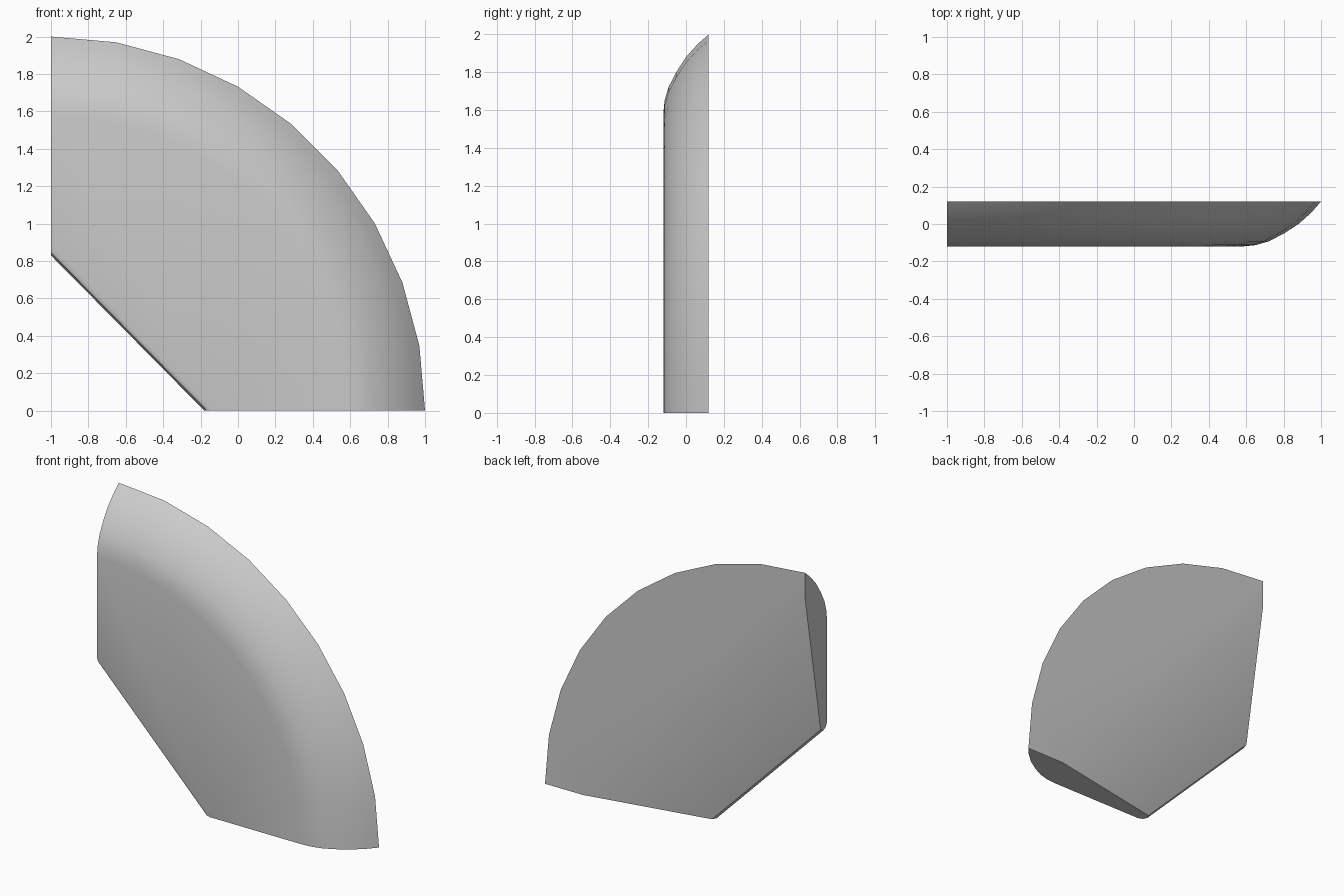
import bpy, bmesh
from math import sin, cos, radians

cube = bpy.data.objects.get("Cube")
if cube:
    bpy.data.objects.remove(cube, do_unlink=True)

mat = bpy.data.materials.new("plain grey")
mat.use_nodes = True
grey = (0.6, 0.6, 0.6, 1)
mat.diffuse_color = grey
mat.node_tree.nodes["Principled BSDF"].inputs["Base Color"].default_value = grey

FRONT, BACK, STEPS = -0.12, 0.12, 9
# rim profile: radius, depth
rim = [(1.58, FRONT), (1.65, -0.113), (1.72, -0.093), (1.80, -0.052),
       (1.88, 0.0), (1.95, 0.063), (2.0, BACK)]
# rounded nose of the cut corner: inset, depth
nose = [(0.045, FRONT), (0.015, -0.108), (0.0, -0.08), (0.015, -0.05)]

bm = bmesh.new()


def vert(x, y, z):
    return bm.verts.new((x, y, z))


def bridge(a, b):
    for i in range(len(a) - 1):
        bm.faces.new((a[i], a[i + 1], b[i + 1], b[i]))


# curved rim, swept a quarter turn from the bottom end to the side end
angles = [radians(90 * i / STEPS) for i in range(STEPS + 1)]
rings = [[vert(-1 + r * cos(a), y, r * sin(a)) for a in angles] for r, y in rim]
for inner, outer in zip(rings, rings[1:]):
    bridge(inner, outer)

# straight cut corner with a rounded edge
low = [vert(-0.18 + d, y, 0) for d, y in nose]
high = [vert(-1, y, 0.83 + d) for d, y in nose]
bridge(low, high)

# flat front, and a back that folds along a straight crease
fold_low, fold_high = vert(0.71, BACK, 0), vert(-1, BACK, 1.82)
bm.faces.new(rings[0] + [high[0], low[0]])
bm.faces.new(rings[-1] + [fold_high, fold_low])
bm.faces.new((fold_low, fold_high, high[-1], low[-1]))

# flat end caps
bm.faces.new([r[0] for r in rings] + [fold_low] + low[::-1])
bm.faces.new([r[-1] for r in rings] + [fold_high] + high[::-1])

bmesh.ops.recalc_face_normals(bm, faces=bm.faces)
mesh = bpy.data.meshes.new("quarter_shell")
bm.to_mesh(mesh)
bm.free()
mesh.materials.append(mat)
shell = bpy.data.objects.new("quarter_shell", mesh)
bpy.context.collection.objects.link(shell)

for o in bpy.context.selected_objects:
    o.select_set(False)
bpy.context.view_layer.objects.active = shell
shell.select_set(True)
bpy.ops.object.shade_smooth_by_angle(angle=radians(35))
